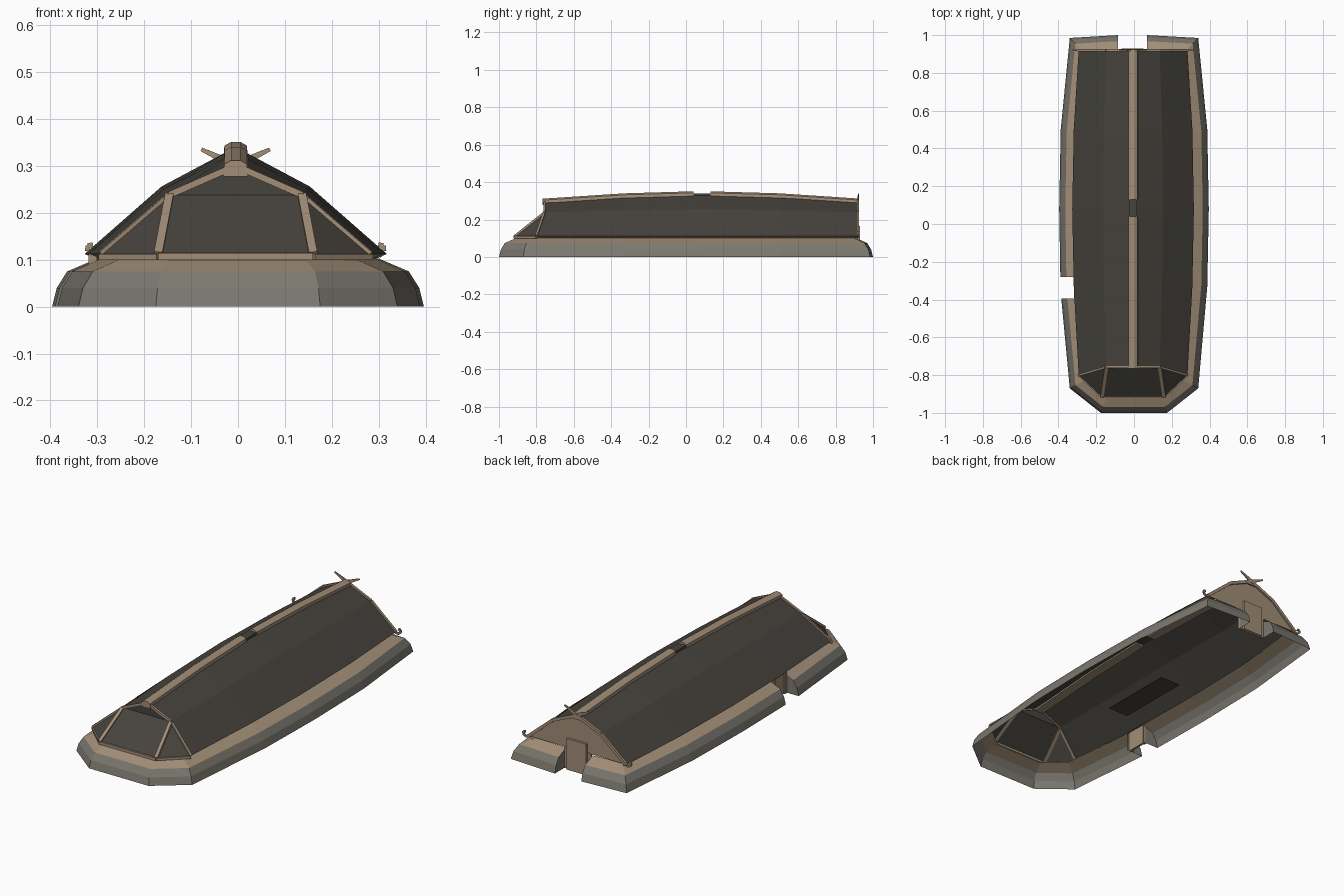
import bpy, bmesh, math
from mathutils import Vector

if "Cube" in bpy.data.objects:
    bpy.data.objects.remove(bpy.data.objects["Cube"])

def material(name, rgb):
    m = bpy.data.materials.new(name)
    m.diffuse_color = (*rgb, 1)
    m.use_nodes = True
    m.node_tree.nodes["Principled BSDF"].inputs["Base Color"].default_value = m.diffuse_color
    return m

WOOD = material("tan wood", (0.36, 0.27, 0.185))
STONE = material("grey stone", (0.20, 0.19, 0.16))
THATCH = material("dark roof", (0.062, 0.056, 0.047))
CX = -0.005   # roof centre line

def make(name, verts, faces, mats, rule=None):
    me = bpy.data.meshes.new(name)
    me.from_pydata([tuple(v) for v in verts], [], faces)
    for m in mats:
        me.materials.append(m)
    bm = bmesh.new()
    bm.from_mesh(me)
    bmesh.ops.recalc_face_normals(bm, faces=bm.faces)
    if rule:
        for f in bm.faces:
            f.material_index = rule(f)
    bm.to_mesh(me)
    bm.free()
    ob = bpy.data.objects.new(name, me)
    bpy.context.collection.objects.link(ob)
    return ob

def loft(name, rows, mats, rule=None, closed=False, caps=False):
    n = len(rows[0])
    faces = []
    for i in range(len(rows) - 1):
        for j in range(n if closed else n - 1):
            k = (j + 1) % n
            faces.append((i*n + j, i*n + k, (i+1)*n + k, (i+1)*n + j))
    if caps:
        faces += [tuple(range(n)), tuple((len(rows)-1)*n + j for j in range(n))]
    return make(name, [v for r in rows for v in r], faces, mats, rule)

def beam(name, p, q, w, h, up=(0, 0, 1), taper=1.0, mat=WOOD):
    p, q, up = Vector(p), Vector(q), Vector(up)
    d = (q - p).normalized()
    s = d.cross(up).normalized()
    u = s.cross(d)
    rows = [[c + (s*a*w/2 + u*b*h/2)*k for a, b in ((-1, -1), (1, -1), (1, 1), (-1, 1))]
            for c, k in ((p, 1), (q, taper))]
    return loft(name, rows, [mat], closed=True, caps=True)

def box(name, x0, x1, y0, y1, z0, z1, mat):
    ym = (y0 + y1) / 2
    zm = (z0 + z1) / 2
    return beam(name, (x0, ym, zm), (x1, ym, zm), y1 - y0, z1 - z0, mat=mat)

# Low wall: a bulging profile swept along the plan, broken by two doorways
PROFILE = [(0, 0), (0.010, 0.04), (0.032, 0.075), (0.095, 0.102)]

def wall(name, path):
    pts = [Vector(p) for p in path]
    norms = []
    for a, b in zip(pts, pts[1:]):
        d = (b - a).normalized()
        norms.append(Vector((d.y, -d.x)))
    rows = []
    for i, p in enumerate(pts):
        if i in (0, len(pts) - 1):
            n = norms[0] if i == 0 else norms[-1]
            # doorway ends stay square to the plan
            n = Vector((round(n.x), round(n.y)))
        else:
            n = norms[i-1] + norms[i]
            n = n / n.dot(norms[i])
        rows.append([Vector((p.x + n.x*o, p.y + n.y*o, z)) for o, z in PROFILE])
    loft(name, rows, [STONE, WOOD],
         lambda f: 1 if f.calc_center_median().z > 0.076 else 0)
    for label, r, n in (("start", rows[0], 0), ("end", rows[-1], 0)):
        foot = Vector((r[-1].x, r[-1].y, 0))
        make(name + "_" + label + "_cap", r + [foot], [(0, 1, 2, 3, 4)], [STONE])

SIDE = [(0.34, 0.985), (0.388, 0.5), (0.396, 0.08), (0.388, -0.33), (0.34, -0.87), (0.175, -1.0)]
LEFT = [(-x, y) for x, y in SIDE]
wall("wall_main", [(0.07, 1.0)] + SIDE + [LEFT[5], LEFT[4], (-0.385, -0.395)])
wall("wall_left", [(-0.390, -0.28)] + LEFT[2::-1] + [(-0.085, 1.0)])

# Doors set back in the gaps
box("back_door", -0.065, 0.05, 0.918, 0.93, 0, 0.165, WOOD)
box("back_door_panel", -0.085, 0.07, 0.908, 0.92, 0, 0.115, WOOD)
box("side_door", -0.312, -0.30, -0.395, -0.28, 0, 0.112, WOOD)
for y in (-0.385, -0.29):
    box("side_door_post", -0.318, -0.302, y - 0.008, y + 0.008, 0, 0.112, WOOD)
box("hearth", -0.065, 0.055, -0.13, 0.28, 0, 0.003, THATCH)

# Curved main roof: (eave y, ridge y, eave half width, mid z, ridge z)
STATIONS = [(-0.80, -0.757, 0.288, 0.238, 0.300), (-0.33, -0.33, 0.314, 0.250, 0.328),
            (0.08, 0.08, 0.322, 0.256, 0.340), (0.5, 0.5, 0.314, 0.250, 0.328),
            (0.92, 0.92, 0.288, 0.238, 0.300)]

def roof_row(s):
    ye, yr, w, zm, zr = s
    return [Vector((CX - w, ye, 0.112)), Vector((CX - w*0.49, yr, zm)), Vector((CX, yr, zr)),
            Vector((CX + w*0.49, yr, zm)), Vector((CX + w, ye, 0.112))]

ROWS = [roof_row(s) for s in STATIONS]
loft("roof", ROWS, [THATCH])

# Ridge beam in two lengths, leaving the smoke hole between them
def ridge_z(y):
    for a, b in zip(STATIONS, STATIONS[1:]):
        if y <= b[1]:
            return a[4] + (b[4] - a[4]) * (y - a[1]) / (b[1] - a[1])
    return STATIONS[-1][4]

RIDGE = [(-0.026, -0.022), (0.026, -0.022), (0.024, 0.004), (0.010, 0.012), (-0.010, 0.012), (-0.024, 0.004)]
for name, ys in (("ridge_front", (-0.766, -0.33, 0.04)), ("ridge_back", (0.13, 0.5, 0.925))):
    loft(name, [[Vector((CX + x, y, ridge_z(y) + z)) for x, z in RIDGE] for y in ys],
         [WOOD], closed=True, caps=True)
box("smoke_hole", CX - 0.022, CX + 0.022, 0.04, 0.13, 0.325, 0.340, THATCH)

# Back gable wall
make("back_gable", [v + Vector((0, -0.003, 0)) for v in ROWS[-1]], [(0, 1, 2, 3, 4)], [WOOD])

# Hipped front end
EL, ML, AP, MR, ER = ROWS[0]
BL, BR = Vector((CX - 0.165, -0.915, 0.112)), Vector((CX + 0.165, -0.915, 0.112))
make("front_hip", [EL, ML, AP, MR, ER, BR, BL],
     [(6, 5, 3, 1), (1, 3, 2), (0, 6, 1), (5, 4, 3)], [THATCH])
box("front_sill", BL.x, BR.x, -0.922, -0.906, 0.099, 0.114, WOOD)

for s in (-1, 1):
    E, M, B = (EL, ML, BL) if s < 0 else (ER, MR, BR)
    # Front trims: hip rafter, top rafter, edge rafter and corner sill
    beam("hip_rafter", B, M, 0.018, 0.012, (0, -0.6, 0.7))
    beam("top_rafter", M, AP, 0.012, 0.014)
    beam("edge_rafter", E, M, 0.012, 0.012)
    beam("corner_sill", B + Vector((0, 0, -0.006)), E + Vector((0, 0, -0.006)), 0.012, 0.013)
    # Back bargeboards, with crossed finials above and curled ends below
    bE, bM, bA = (ROWS[-1][0], ROWS[-1][1], ROWS[-1][2]) if s < 0 else (ROWS[-1][4], ROWS[-1][3], ROWS[-1][2])
    beam("bargeboard_low", bE, bM, 0.012, 0.016)
    beam("bargeboard_high", bM, bA, 0.012, 0.016)
    beam("finial", bA + Vector((-s*0.01, 0, -0.004)), (CX + s*0.073, 0.922, 0.335), 0.010, 0.020, taper=0.4)
    curl = [(0.286, 0.110), (0.305, 0.108), (0.316, 0.118), (0.315, 0.130), (0.304, 0.132)]
    for a, b in zip(curl, curl[1:]):
        beam("eave_curl", (CX + s*a[0], 0.92, a[1]), (CX + s*b[0], 0.92, b[1]), 0.010, 0.009, up=(0, 1, 0))
    # Wooden eave strip closing roof to wall
    loft("eave_strip", [[v, v + Vector((-s*0.03, 0, -0.012))] for v in
                        [r[0] if s < 0 else r[4] for r in ROWS]], [WOOD])
